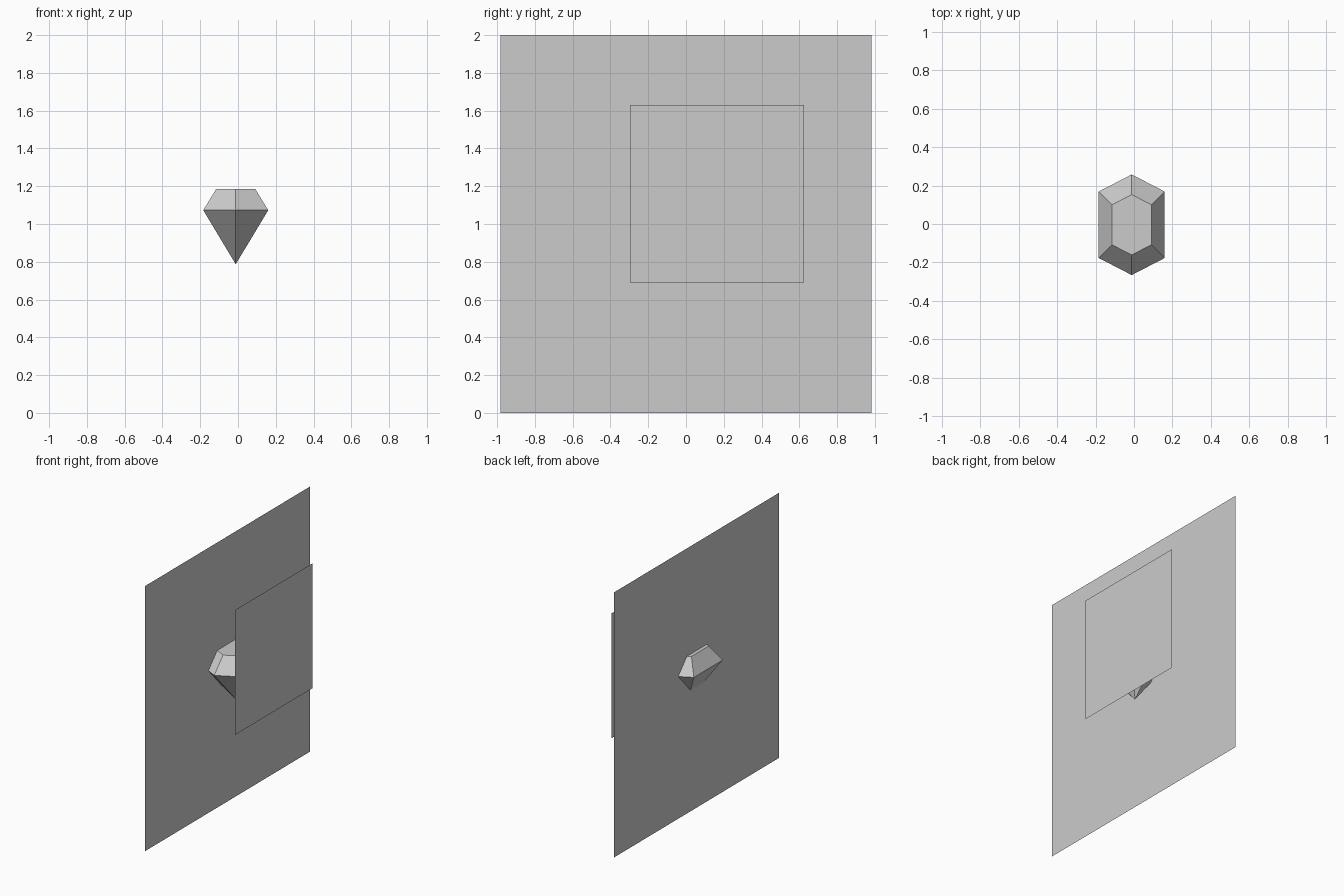
import bpy
import bmesh
from math import radians

if "Cube" in bpy.data.objects:
    bpy.data.objects.remove(bpy.data.objects["Cube"])


def upright_panel(name, x, y0, y1, z0, z1):
    """Single-sided sheet facing +x."""
    bpy.ops.mesh.primitive_plane_add(size=1, location=(x, (y0 + y1) / 2, (z0 + z1) / 2),
                                     rotation=(0, radians(90), 0))
    ob = bpy.context.object
    ob.name = name
    ob.scale = (z1 - z0, y1 - y0, 1)
    bpy.ops.object.transform_apply(location=False, rotation=True, scale=True)
    return ob


def cut_gem(name, location, girdle, table_scale, crown, pavilion):
    """Faceted gem: flat table, sloped crown, pavilion running to a point."""
    bm = bmesh.new()
    mid = [bm.verts.new((x, y, 0)) for x, y in girdle]
    top = [bm.verts.new((x * table_scale, y * table_scale, crown)) for x, y in girdle]
    tip = bm.verts.new((0, 0, -pavilion))
    bm.faces.new(top)
    for i in range(len(mid)):
        j = (i + 1) % len(mid)
        bm.faces.new((mid[i], mid[j], top[j], top[i]))
        bm.faces.new((mid[j], mid[i], tip))
    bmesh.ops.recalc_face_normals(bm, faces=bm.faces)
    mesh = bpy.data.meshes.new(name)
    bm.to_mesh(mesh)
    bm.free()
    ob = bpy.data.objects.new(name, mesh)
    ob.location = location
    bpy.context.collection.objects.link(ob)
    return ob


# Elongated six-sided gem
hexagon = [(0.172, -0.173), (0.172, 0.173), (0, 0.262),
           (-0.172, 0.173), (-0.172, -0.173), (0, -0.262)]
cut_gem("gem", (-0.012, -0.004, 1.073), hexagon, 0.6, 0.113, 0.286)

# Large sheet slicing through the gem, small sheet just in front of it
upright_panel("large_panel", -0.088, -0.982, 0.982, 0, 2)
upright_panel("small_panel", 0.185, -0.297, 0.626, 0.689, 1.631)
